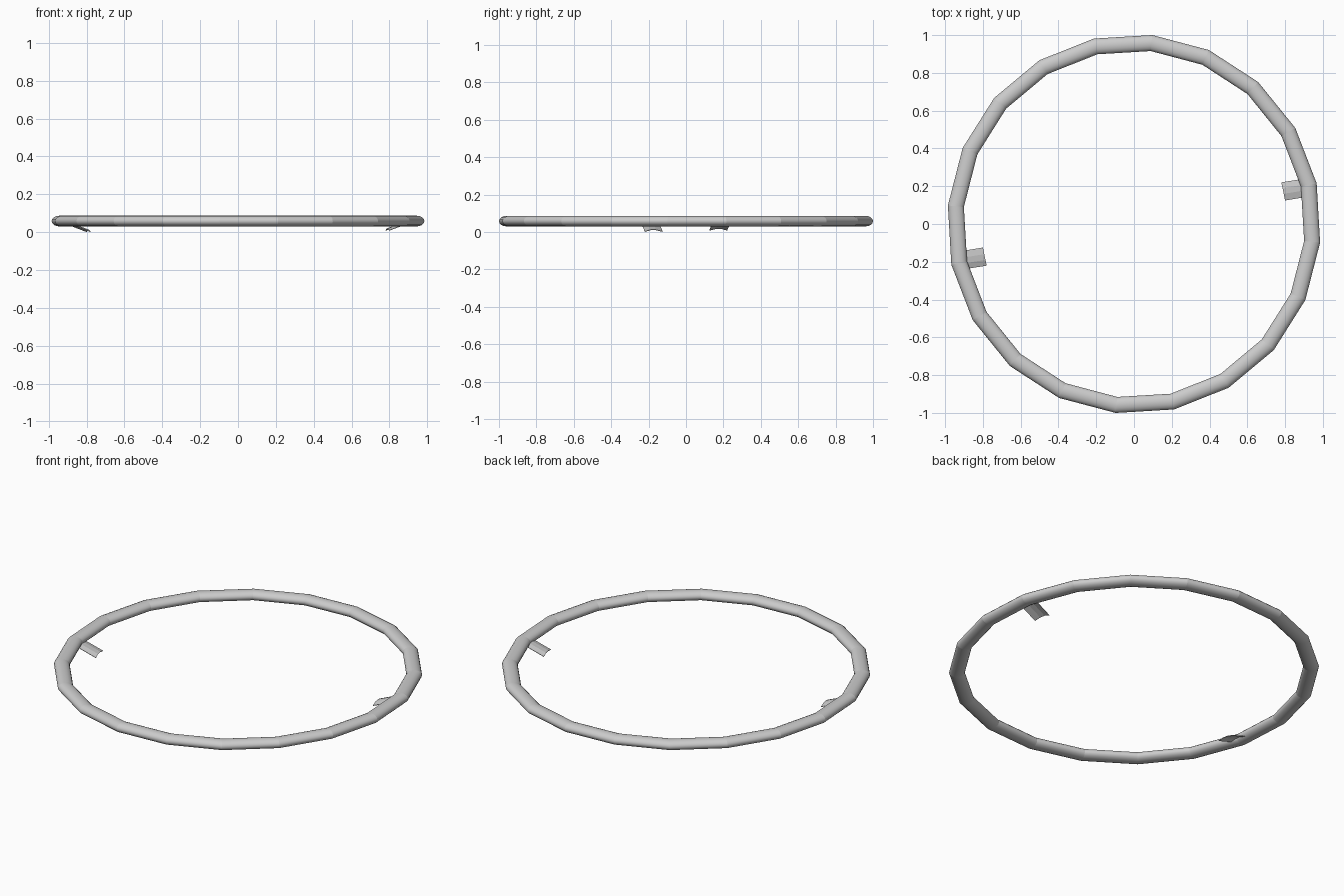
import bpy, bmesh
from math import sin, cos, pi, radians
from mathutils import Vector

if "Cube" in bpy.data.objects:
    bpy.data.objects.remove(bpy.data.objects["Cube"])

SEGS, SIDES = 20, 16
HALF_W, HALF_H, MID_Z = 0.0425, 0.0285, 0.0585


def finish(name, bm):
    bmesh.ops.recalc_face_normals(bm, faces=bm.faces)
    me = bpy.data.meshes.new(name)
    bm.to_mesh(me)
    bm.free()
    ob = bpy.data.objects.new(name, me)
    bpy.context.collection.objects.link(ob)
    return ob


# Ring: 20 straight lengths of rounded, slightly flattened tube
bm = bmesh.new()
rings = []
for i in range(SEGS):
    a = radians(12.4) + 2 * pi * i / SEGS
    loop = []
    for j in range(SIDES):
        t = 2 * pi * j / SIDES
        r = HALF_W * (cos(t) - 1)
        loop.append(bm.verts.new(((0.99 + r) * cos(a), (1.005 + r) * sin(a),
                                  MID_Z + HALF_H * sin(t))))
    rings.append(loop)
for i in range(SEGS):
    p, q = rings[i], rings[(i + 1) % SEGS]
    for j in range(SIDES):
        k = (j + 1) % SIDES
        bm.faces.new((p[j], q[j], q[k], p[k])).smooth = True
# Keep the mitred joints crisp
for loop in rings:
    for j in range(SIDES):
        bm.edges.get((loop[j], loop[(j + 1) % SIDES])).smooth = False
finish("ring", bm)


# Small arched tabs sloping down and inward from the ring
def tab(name, sign, lift):
    inner = [(0.80, 0.125, 0), (0.793, 0.16, 0.009), (0.787, 0.19, 0.009), (0.78, 0.22, 0)]
    run = Vector((0.11, 0.018, 0.042))
    bm = bmesh.new()
    lo, hi = [], []
    for x, y, z in inner:
        p = Vector((x, y, z + lift))
        for row, v in ((lo, p), (hi, p + run)):
            row.append(bm.verts.new((sign * v.x, sign * v.y, v.z)))
    for i in range(3):
        bm.faces.new((lo[i], lo[i + 1], hi[i + 1], hi[i]))
    ob = finish(name, bm)
    m = ob.modifiers.new("thickness", 'SOLIDIFY')
    m.thickness = 0.003
    m.offset = 0


tab("right_tab", 1, 0.009)
tab("left_tab", -1, 0.002)
